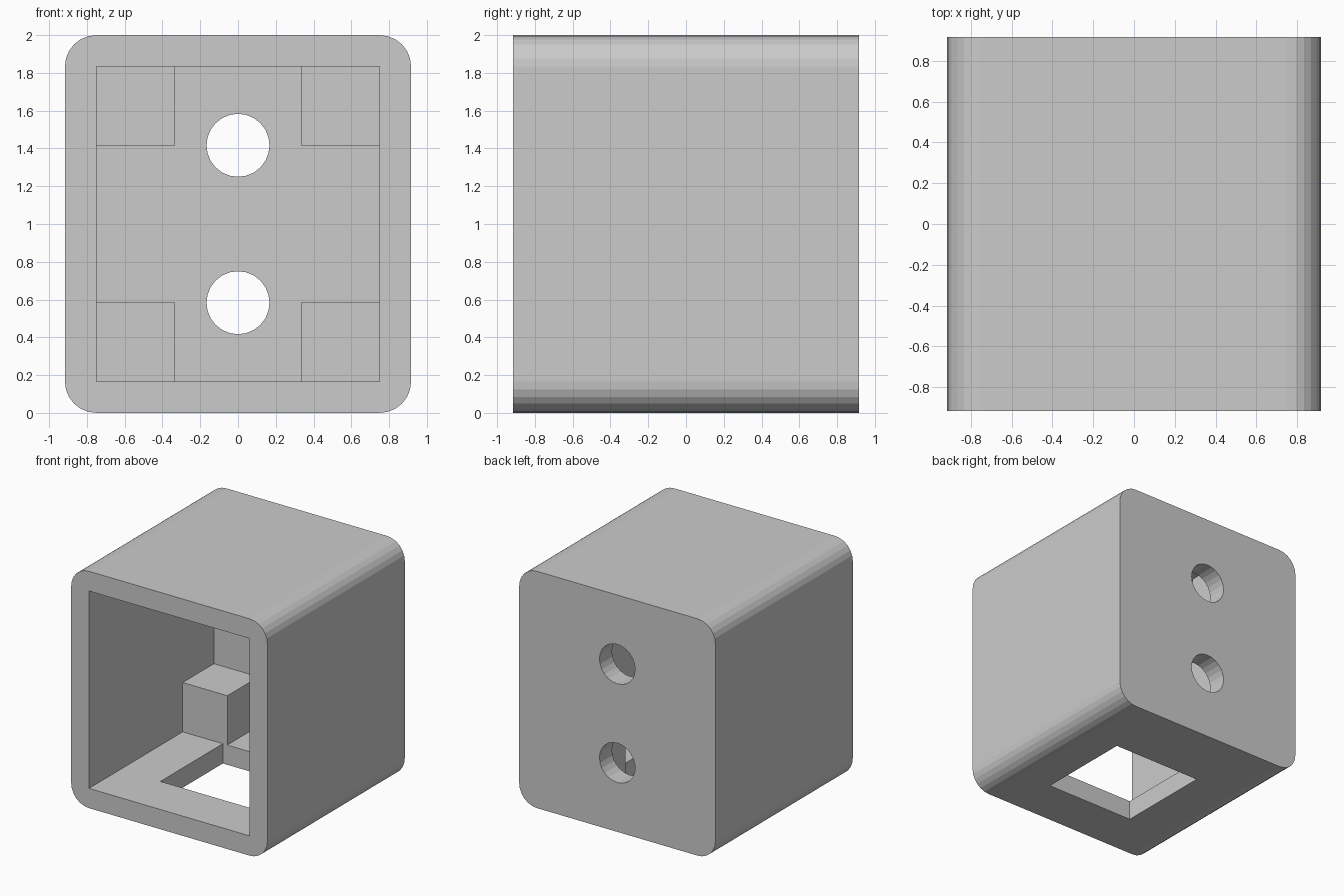
import bpy, bmesh
from math import sin, cos, pi, radians

if "Cube" in bpy.data.objects:
    bpy.data.objects.remove(bpy.data.objects["Cube"])

U = 1 / 12          # design unit: wall = 2U, body = 22U x 22U x 24U


def make_object(name, bm):
    bmesh.ops.recalc_face_normals(bm, faces=bm.faces)
    mesh = bpy.data.meshes.new(name)
    bm.to_mesh(mesh)
    bm.free()
    obj = bpy.data.objects.new(name, mesh)
    bpy.context.collection.objects.link(obj)
    return obj


def extrude_y(name, profile, y0, y1):
    """Extrude an (x, z) outline along y; all values in design units."""
    bm = bmesh.new()
    face = bm.faces.new([bm.verts.new((x * U, y0 * U, z * U)) for x, z in profile])
    ext = bmesh.ops.extrude_face_region(bm, geom=[face])["geom"]
    verts = [g for g in ext if isinstance(g, bmesh.types.BMVert)]
    bmesh.ops.translate(bm, verts=verts, vec=(0, (y1 - y0) * U, 0))
    return make_object(name, bm)


def arc(cx, cz, r, start, sweep, n, closed=True):
    count = n if not closed else n + 1
    return [(cx + r * cos(radians(start + sweep * i / n)),
             cz + r * sin(radians(start + sweep * i / n))) for i in range(count)]


def rect(x0, x1, z0, z1):
    return [(x0, z0), (x1, z0), (x1, z1), (x0, z1)]


# Housing body with rounded long edges
outline = []
for cx, cz, start in [(9, 22, 0), (-9, 22, 90), (-9, 2, 180), (9, 2, 270)]:
    outline += arc(cx, cz, 2, start, 90, 6)
body = extrude_y("housing", outline, -11, 11)

# Cutters: front cavity, then two crossing slots that leave four corner blocks
cutters = [
    extrude_y("cavity_cutter", rect(-9, 9, 2, 22), -13, 4),
    extrude_y("upright_slot_cutter", rect(-4, 4, 2, 22), 3, 9),
    extrude_y("cross_slot_cutter", rect(-9, 9, 7, 17), 3, 9),
    # Rectangular window through the floor
    extrude_y("floor_window_cutter", rect(-4.5, 5.5, -1, 2), -6, 4),
]
# Two round holes through the back wall
for z in (7, 17):
    cutters.append(extrude_y("back_hole_cutter", arc(0, z, 2, 0, 360, 24, False), 8, 13))

for cutter in cutters:
    mod = body.modifiers.new(cutter.name, "BOOLEAN")
    mod.operation = "DIFFERENCE"
    mod.solver = "EXACT"
    mod.object = cutter
    cutter.hide_render = True

# Bake the cuts and remove the cutters
deps = bpy.context.evaluated_depsgraph_get()
baked = bpy.data.meshes.new_from_object(body.evaluated_get(deps))
body.modifiers.clear()
body.data = baked
for cutter in cutters:
    bpy.data.objects.remove(cutter)
